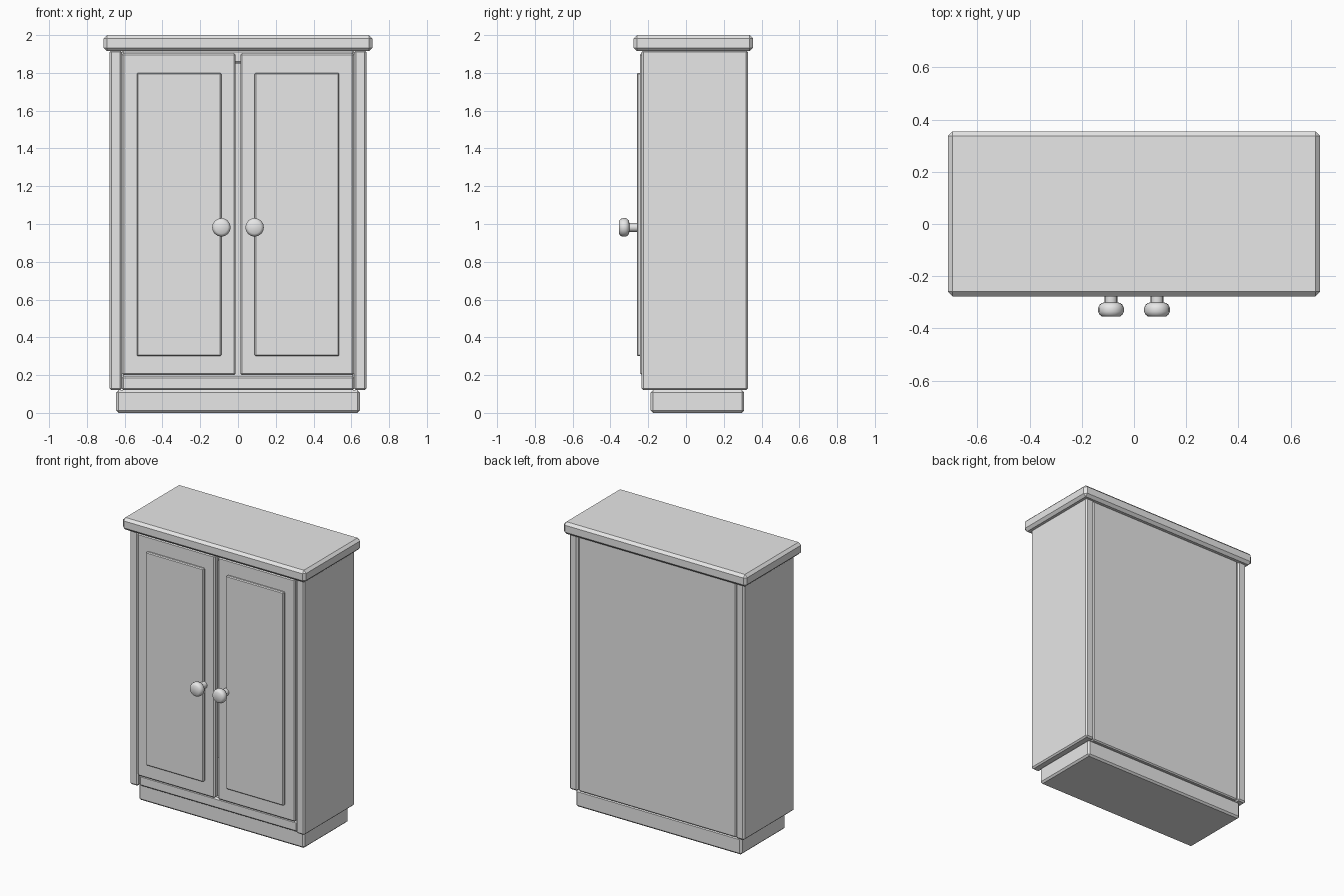
import bpy, bmesh, math
from mathutils import Matrix

if "Cube" in bpy.data.objects:
    bpy.data.objects.remove(bpy.data.objects["Cube"])

grey = bpy.data.materials.new("plain grey")
grey.diffuse_color = (0.8, 0.8, 0.8, 1)
grey.use_nodes = True
grey.node_tree.nodes["Principled BSDF"].inputs["Base Color"].default_value = grey.diffuse_color


def finish(name, bm):
    bmesh.ops.recalc_face_normals(bm, faces=bm.faces)
    mesh = bpy.data.meshes.new(name)
    bm.to_mesh(mesh)
    bm.free()
    mesh.materials.append(grey)
    ob = bpy.data.objects.new(name, mesh)
    bpy.context.collection.objects.link(ob)
    return ob


def board(name, x, y, z, bevel):
    """Box between the given limits with chamfered edges."""
    bm = bmesh.new()
    bmesh.ops.create_cube(bm, size=1)
    for v in bm.verts:
        for i, (lo, hi) in enumerate((x, y, z)):
            v.co[i] = lo if v.co[i] < 0 else hi
    bmesh.ops.bevel(bm, geom=bm.edges[:], offset=bevel, segments=1,
                    affect='EDGES', profile=0.5)
    return finish(name, bm)


def knob(name, x, z, sides=16):
    """Turned knob: stem and rounded head, lathed about the y axis."""
    profile = [(0, -0.355), (0.034, -0.355), (0.044, -0.347), (0.049, -0.336),
               (0.049, -0.320), (0.044, -0.309), (0.034, -0.302),
               (0.024, -0.300), (0.024, -0.25), (0, -0.25)]
    bm = bmesh.new()
    verts = [bm.verts.new((r, y, 0)) for r, y in profile]
    edges = [bm.edges.new(pair) for pair in zip(verts, verts[1:])]
    bmesh.ops.spin(bm, geom=verts + edges, cent=(0, 0, 0), axis=(0, 1, 0),
                   angle=2 * math.pi, steps=sides)
    bmesh.ops.remove_doubles(bm, verts=bm.verts, dist=0.0005)
    bmesh.ops.transform(bm, matrix=Matrix.Translation((x, 0, z)), verts=bm.verts)
    ob = finish(name, bm)
    bpy.ops.object.select_all(action='DESELECT')
    ob.select_set(True)
    bpy.context.view_layer.objects.active = ob
    bpy.ops.object.shade_smooth_by_angle(angle=math.radians(50))


# Carcass
board("top_slab", (-0.712, 0.712), (-0.277, 0.355), (1.915, 2.0), 0.018)
board("plinth", (-0.645, 0.645), (-0.187, 0.308), (0, 0.12), 0.012)
board("bottom_board", (-0.615, 0.615), (-0.22, 0.315), (0.12, 0.195), 0.01)
board("upper_board", (-0.615, 0.615), (-0.20, 0.30), (1.85, 1.92), 0.01)
board("back_panel", (-0.613, 0.613), (0.285, 0.32), (0.12, 1.92), 0.008)

# Mirrored sides, doors, raised panels and knobs
for s, side in ((-1, "left"), (1, "right")):
    def span(a, b):
        return tuple(sorted((s * a, s * b)))
    board(side + "_side", span(0.615, 0.68), (-0.235, 0.328), (0.12, 1.92), 0.01)
    board(side + "_door", span(0.012, 0.613), (-0.243, -0.195), (0.2, 1.905), 0.009)
    board(side + "_raised_panel", span(0.088, 0.535), (-0.26, -0.23), (0.3, 1.8), 0.006)
    knob(side + "_knob", s * 0.088, 0.982)
